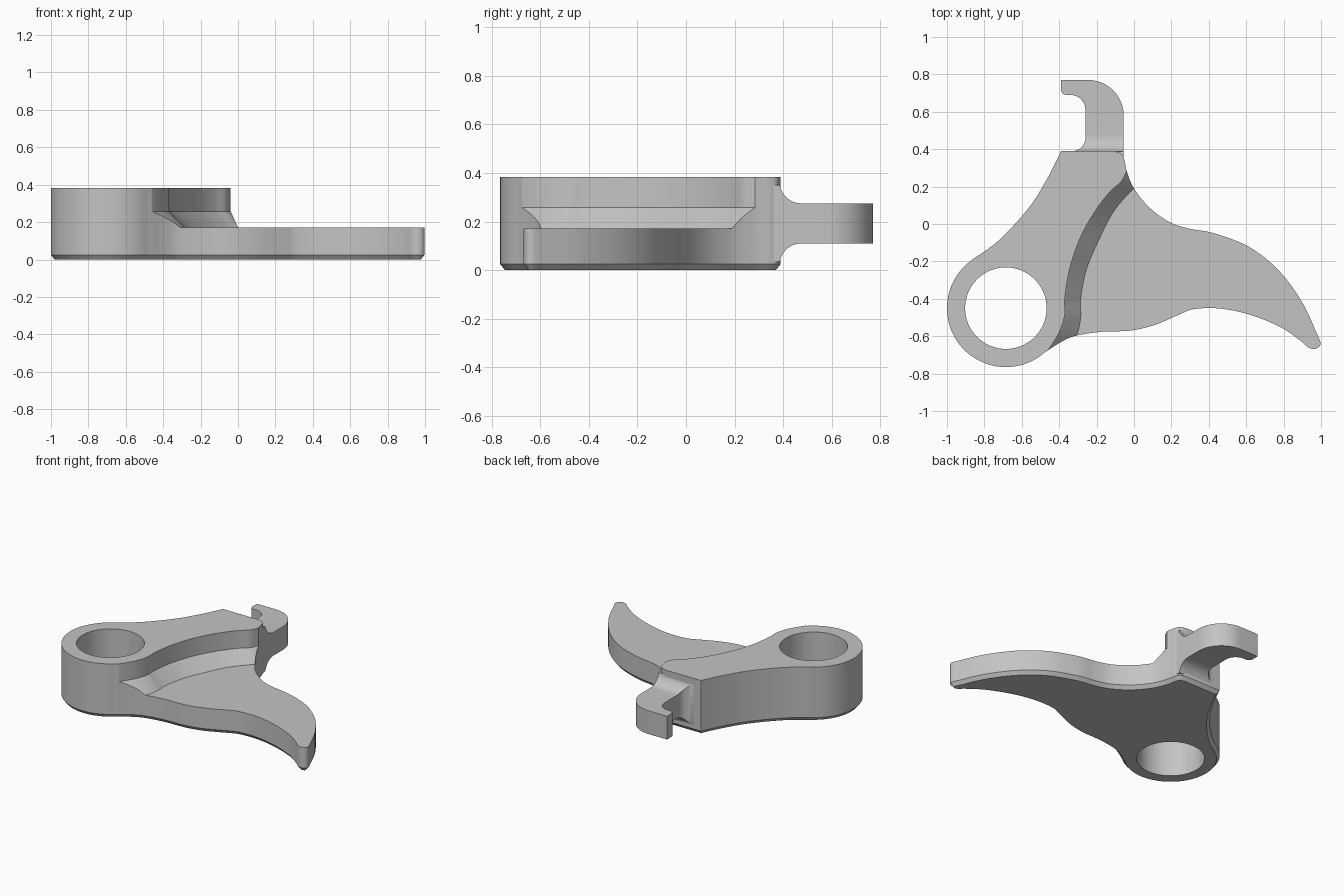
import bpy, bmesh, math
from mathutils import Vector

cube = bpy.data.objects.get("Cube")
if cube:
    bpy.data.objects.remove(cube)

grey = bpy.data.materials.new("plain grey")
grey.use_nodes = True
grey.diffuse_color = (0.55, 0.55, 0.55, 1)
grey.node_tree.nodes["Principled BSDF"].inputs["Base Color"].default_value = (0.55, 0.55, 0.55, 1)


def spline(points, steps=6):
    """Smooth curve through the points."""
    p = [Vector(q) for q in points]
    p = [2 * p[0] - p[1]] + p + [2 * p[-1] - p[-2]]
    out = []
    for a, b, c, d in zip(p, p[1:], p[2:], p[3:]):
        for i in range(steps):
            t = i / steps
            out.append(0.5 * (2 * b + (c - a) * t + (2 * a - 5 * b + 4 * c - d) * t * t
                              + (3 * b - a - 3 * c + d) * t ** 3))
    return out + [p[-2]]


def arc(cx, cy, r, start, end, steps=12):
    angles = [math.radians(start + (end - start) * i / steps) for i in range(steps + 1)]
    return [Vector((cx + r * math.cos(a), cy + r * math.sin(a))) for a in angles]


def inset(loop, d):
    """Move a clockwise outline inwards by d."""
    out = []
    for i, q in enumerate(loop):
        e1 = (q - loop[i - 1]).normalized()
        e2 = (loop[(i + 1) % len(loop)] - q).normalized()
        n1, n2 = Vector((e1.y, -e1.x)), Vector((e2.y, -e2.x))
        out.append(q + (n1 + n2) * d / max(1 + n1.dot(n2), 0.5))
    return out


def clean(loop):
    return [q for i, q in enumerate(loop) if (q - loop[i - 1]).length > 0.001]


def loft(name, sections, axis="z"):
    """Solid skinned through matching outlines, each given with its height."""
    bm = bmesh.new()
    rings = [[bm.verts.new((q.x, q.y, h) if axis == "z" else (h, q.x, q.y)) for q in loop]
             for loop, h in sections]
    n = len(rings[0])
    for low, high in zip(rings, rings[1:]):
        for i in range(n):
            j = (i + 1) % n
            bm.faces.new((low[i], low[j], high[j], high[i]))
    bm.faces.new(rings[0])
    bm.faces.new(rings[-1])
    bmesh.ops.recalc_face_normals(bm, faces=bm.faces)
    mesh = bpy.data.meshes.new(name)
    bm.to_mesh(mesh)
    bm.free()
    mesh.materials.append(grey)
    ob = bpy.data.objects.new(name, mesh)
    bpy.context.collection.objects.link(ob)
    return ob


def combine(ob, tool, operation):
    bpy.ops.object.select_all(action="DESELECT")
    bpy.context.view_layer.objects.active = ob
    ob.select_set(True)
    mod = ob.modifiers.new(operation, "BOOLEAN")
    mod.operation, mod.solver, mod.object = operation, "EXACT", tool
    bpy.ops.object.modifier_apply(modifier=mod.name)
    bpy.data.objects.remove(tool)


HEIGHT, PLATE, LEDGE = 0.383, 0.171, 0.257
BOSS = (-0.685, -0.45)

# Lever body: ring boss, swept arm and back corner in one clockwise outline
back_corner = [(-0.11, 0.39), (-0.07, 0.377), (-0.052, 0.345), (-0.038, 0.28), (0, 0.19)]
arm_back = [(0.08, 0.09), (0.19, 0.01), (0.295, -0.025), (0.43, -0.05), (0.62, -0.125),
            (0.78, -0.255), (0.90, -0.42), (0.975, -0.58)]
arm_tip = [(0.997, -0.635), (0.985, -0.66), (0.955, -0.668), (0.925, -0.655)]
arm_front = [(0.885, -0.62), (0.78, -0.55), (0.62, -0.485), (0.46, -0.452), (0.32, -0.455),
             (0.24, -0.485), (0.11, -0.54), (-0.02, -0.57), (-0.18, -0.577), (-0.32, -0.60),
             (-0.40, -0.637), (-0.47, -0.682)]
flank = [(-0.865, -0.191), (-0.72, -0.085), (-0.56, 0.09), (-0.46, 0.25), (-0.39, 0.39)]
outline = clean(spline(back_corner + arm_back + arm_tip + arm_front)
                + arc(*BOSS, 0.315, -48, -235, 40) + spline(flank))
body = loft("lever_body", [(inset(outline, 0.02), 0), (outline, 0.025), (outline, HEIGHT)])

# Step: upright wall above a sloped ledge, cut down to the thin arm
wall = spline([(-0.54, -0.77), (-0.47, -0.69), (-0.40, -0.58), (-0.37, -0.485), (-0.37, -0.40),
               (-0.345, -0.245), (-0.29, -0.08), (-0.21, 0.065), (-0.13, 0.17),
               (-0.07, 0.225), (-0.045, 0.27), (-0.02, 0.33)])
foot = spline([(-0.40, -0.74), (-0.345, -0.66), (-0.305, -0.59), (-0.285, -0.50), (-0.285, -0.40),
               (-0.255, -0.245), (-0.195, -0.10), (-0.12, 0.05), (-0.05, 0.14),
               (0, 0.19), (0.03, 0.22), (0.08, 0.27)])
far = [Vector((1.3, 0.3)), Vector((1.3, -1.0)), Vector((-0.3, -1.0))]
cutter = loft("step_cutter", [(foot + far, PLATE), (wall + far, LEDGE), (wall + far, 0.5)])
combine(body, cutter, "DIFFERENCE")

# Round bore through the boss
bore = arc(*BOSS, 0.218, 0, 360, 64)[:-1]
combine(body, loft("bore_cutter", [(bore, -0.1), (bore, 0.5)]), "DIFFERENCE")

# Hook: plan outline limited by a side profile that flares into the body
hook_plan = clean([Vector((-0.10, 0.35)), Vector((-0.055, 0.36))]
                  + arc(-0.245, 0.58, 0.19, 0, 90)
                  + [Vector((-0.39, 0.77)), Vector((-0.39, 0.72))]
                  + arc(-0.36, 0.72, 0.03, 180, 270, 5)
                  + arc(-0.34, 0.61, 0.08, 90, 0)
                  + arc(-0.33, 0.46, 0.07, 0, -90)
                  + [Vector((-0.33, 0.35))])
hook = loft("hook", [(hook_plan, 0.0), (hook_plan, HEIGHT)])
side = clean([Vector((0.34, 0.03))] + arc(0.475, 0.02, 0.09, 170, 90)
             + [Vector((0.9, 0.11)), Vector((0.9, 0.275))]
             + arc(0.475, 0.365, 0.09, 270, 190) + [Vector((0.34, 0.355))])
combine(hook, loft("hook_profile", [(side, -0.6), (side, 0.2)], "x"), "INTERSECT")

# Smooth shading with crisp edges
for ob in (body, hook):
    bpy.ops.object.select_all(action="DESELECT")
    bpy.context.view_layer.objects.active = ob
    ob.select_set(True)
    bpy.ops.object.shade_smooth_by_angle(angle=math.radians(30))
